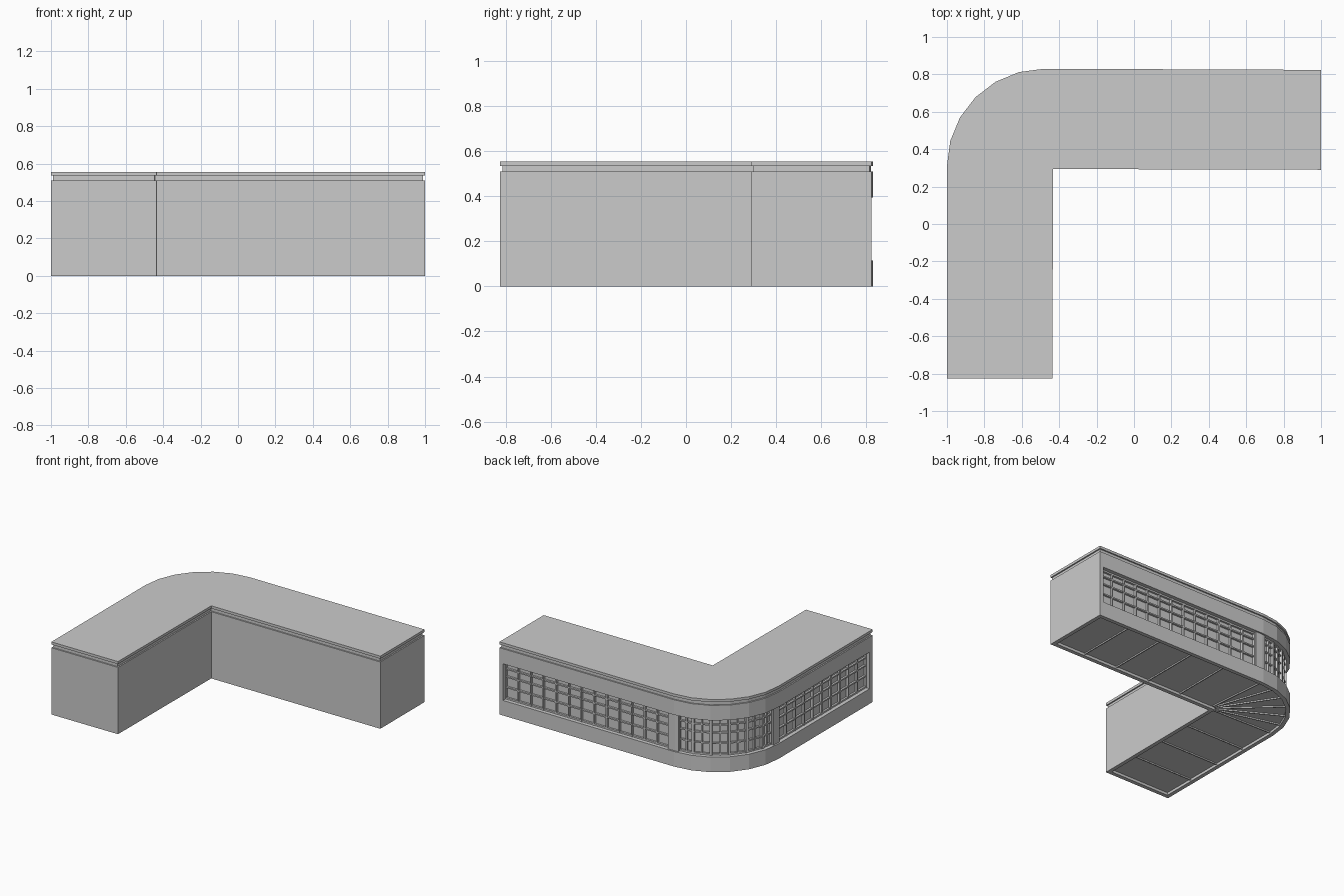
import bpy, bmesh, math
from mathutils import Vector

if "Cube" in bpy.data.objects:
    bpy.data.objects.remove(bpy.data.objects["Cube"])

# ---- plan outline (counter-clockwise), with a six-sided rounded corner ----
CX, CY, R = -0.48, 0.31, 0.52
arc = [Vector((CX + R * math.cos(math.radians(a)), CY + R * math.sin(math.radians(a))))
       for a in range(90, 181, 15)]
back_jamb, left_jamb = Vector((0.97, 0.824)), Vector((-1, -0.79))
inner = Vector((-0.432, 0.294))
plan = [Vector((1, 0.29)), Vector((1, 0.824)), back_jamb, *arc, left_jamb,
        Vector((-1, -0.825)), Vector((-0.437, -0.825)), inner]
J0, J1 = 2, 3 + len(arc)          # indices of the window jambs


def inset(d):
    """Mitred inward offset of the plan."""
    out = []
    for i, p in enumerate(plan):
        a = (p - plan[i - 1]).normalized()
        b = (plan[(i + 1) % len(plan)] - p).normalized()
        na, nb = Vector((-a.y, a.x)), Vector((-b.y, b.x))
        out.append(p + (na + nb) * d / (1 + na.dot(nb)))
    return out


def ring(d, z, recess=0.0):
    """One level of the building; jambs are doubled so the ribbon can step in."""
    base, deep = inset(d), inset(d + recess)
    pts = base[:J0 + 1] + deep[J0:J1 + 1] + base[J1:]
    return [(p.x, p.y, z) for p in pts]


def finish(bm, name):
    bmesh.ops.recalc_face_normals(bm, faces=bm.faces)
    me = bpy.data.meshes.new(name)
    bm.to_mesh(me)
    bm.free()
    ob = bpy.data.objects.new(name, me)
    bpy.context.collection.objects.link(ob)
    return ob


def bar(bm, p, q, d0, d1, z0, z1):
    """Box on the plan line p-q, from depth d0 to depth d1 behind it."""
    t = (q - p).normalized()
    n = Vector((-t.y, t.x))
    foot = [p + n * d0, q + n * d0, q + n * d1, p + n * d1]
    lo = [bm.verts.new((v.x, v.y, z0)) for v in foot]
    hi = [bm.verts.new((v.x, v.y, z1)) for v in foot]
    bm.faces.new(lo[::-1])
    bm.faces.new(hi)
    for i in range(4):
        j = (i + 1) % 4
        bm.faces.new((lo[i], lo[j], hi[j], hi[i]))


# ---- building shell: recessed floor, walls, window ribbon, roof groove, cap ----
W0, W1, DEEP = 0.115, 0.395, 0.045
levels = [ring(0.03, 0.02), ring(0.03, 0), ring(0, 0), ring(0, W0), ring(0, W0, DEEP),
          ring(0, W1, DEEP), ring(0, W1), ring(0, 0.51), ring(0.01, 0.51),
          ring(0.01, 0.535), ring(0, 0.535), ring(0, 0.555)]
bm = bmesh.new()
rows = [[bm.verts.new(c) for c in lv] for lv in levels]
for a, b in zip(rows, rows[1:]):
    for i in range(len(a)):
        j = (i + 1) % len(a)
        bm.faces.new((a[i], a[j], b[j], b[i]))
bm.faces.new(rows[0][::-1])
bm.faces.new(rows[-1])
bmesh.ops.remove_doubles(bm, verts=bm.verts, dist=1e-5)
bmesh.ops.dissolve_degenerate(bm, edges=bm.edges, dist=1e-5)
finish(bm, "building_shell")

# ---- the three window runs, separated by two piers ----
pier_back = [arc[0].lerp(back_jamb, 0.04), arc[0].lerp(arc[1], 0.2)]
pier_left = [arc[-1].lerp(arc[-2], 0.3), arc[-1].lerp(left_jamb, 0.025)]
runs = [([back_jamb, pier_back[0]], 13),
        ([pier_back[1], *arc[1:-1], pier_left[0]], 2),
        ([pier_left[1], left_jamb], 10)]

bm = bmesh.new()
for a, corner, b in ((pier_back[0], arc[0], pier_back[1]), (pier_left[0], arc[-1], pier_left[1])):
    bar(bm, a, corner, 0.012, DEEP, W0, W1)
    bar(bm, corner, b, 0.012, DEEP, W0, W1)
finish(bm, "window_piers")

bm = bmesh.new()
for path, cols in runs:
    for p, q in zip(path, path[1:]):
        t = (q - p).normalized()
        # horizontal rails
        for z, h in ((W0 + 0.006, 0.012), (0.205, 0.01), (0.285, 0.01),
                     (0.345, 0.01), (W1 - 0.006, 0.012)):
            bar(bm, p, q, 0.03, DEEP, z - h / 2, z + h / 2)
        # vertical mullions
        for k in range(cols + 1):
            m = p.lerp(q, k / cols)
            bar(bm, m - t * 0.005, m + t * 0.005, 0.027, DEEP, W0, W1)
finish(bm, "window_bars")

# ---- ribs under the floor: cross ribs on both wings, fan at the corner ----
bm = bmesh.new()
lines = [(Vector((x, 0.32)), Vector((x, 0.797))) for x in
         [-0.432 + 1.432 * k / 5 for k in range(1, 5)]]
lines += [(Vector((-0.97, y)), Vector((-0.465, y))) for y in
          [0.294 - 1.119 * k / 4 for k in range(1, 4)]]
lines += [(inner.lerp(p, 0.08), inner.lerp(p, 0.945)) for p in arc]
for p, q in lines:
    bar(bm, p, q, -0.004, 0.004, 0.01, 0.021)
finish(bm, "floor_ribs")
